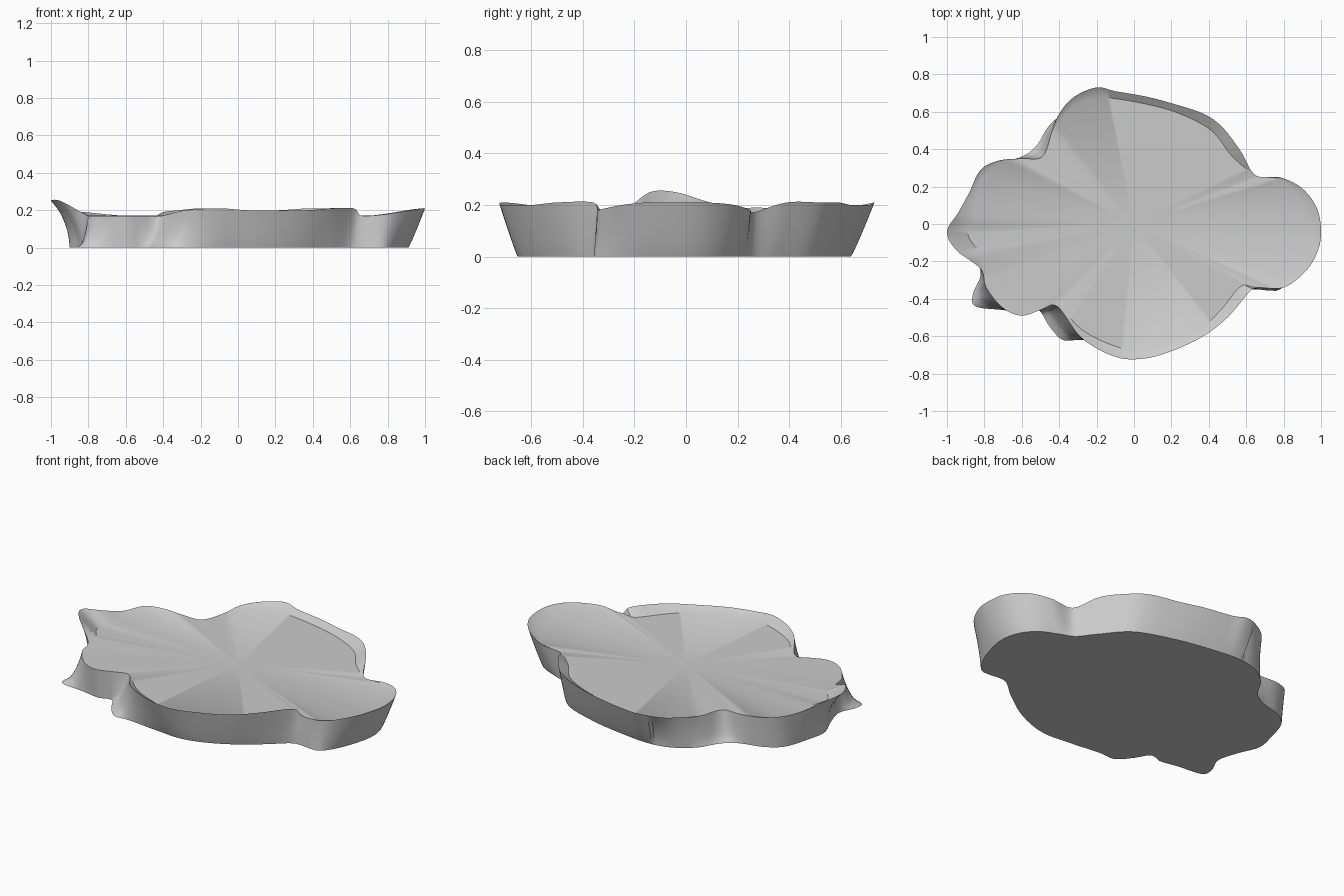
import bpy
import bmesh
import math
from mathutils import Vector

cube = bpy.data.objects.get("Cube")
if cube:
    bpy.data.objects.remove(cube, do_unlink=True)

SEGMENTS = 300
WALL_RINGS = 8
FLOOR_Z = 0.172

# Rim outline, counter-clockwise: x, y, height in hundredths
RIM = [
    (100, -5, 21), (98, 8, 21), (90, 19, 20), (78, 25, 18), (65, 26, 17),
    (57, 39, 21), (47, 52, 21), (37, 59, 21), (22, 64, 20), (7, 68, 20),
    (-10, 71, 20), (-20, 73, 21), (-32, 68, 20), (-40, 59, 19), (-44, 49, 17),
    (-49, 36, 17), (-60, 35, 17), (-72, 34, 18), (-82, 29, 19), (-88, 17, 19),
    (-94, 6, 22), (-100, -4, 25), (-95, -14, 25), (-82, -24, 18),
    (-79, -34, 17), (-70, -45, 17), (-60, -49, 17), (-50, -46, 17),
    (-41, -44, 17), (-28, -61, 20), (-10, -71, 21), (5, -72, 20),
    (20, -68, 20), (37, -60, 20), (50, -50, 21), (62, -36, 21),
    (66, -34, 17), (80, -34, 18), (92, -25, 20), (98, -15, 21),
]

# Base outline, counter-clockwise: x, y in hundredths
BASE = [
    (91, -5), (89, 8), (82, 17), (72, 22), (63, 26), (55, 36), (42, 50),
    (20, 58), (0, 62), (-20, 64), (-34, 61), (-45, 53), (-52, 42), (-60, 36),
    (-74, 32), (-83, 25), (-88, 10), (-90, -2), (-85, -15), (-82, -27),
    (-86, -37), (-85, -44), (-70, -46), (-58, -48), (-51, -46), (-45, -55),
    (-38, -62), (-28, -62), (-10, -64), (10, -65), (30, -58), (48, -46),
    (60, -36), (67, -35), (78, -35), (86, -23),
]


def smooth_loop(points, steps=10):
    """Closed Catmull-Rom curve through the points."""
    pts = [Vector((p[0], p[1], p[2] if len(p) > 2 else 0)) / 100 for p in points]
    count = len(pts)
    curve = []
    for i in range(count):
        a, b, c, d = (pts[(i + k - 1) % count] for k in range(4))
        for s in range(steps):
            t = s / steps
            curve.append(0.5 * (2 * b + (c - a) * t
                                + (2 * a - 5 * b + 4 * c - d) * t ** 2
                                + (3 * b - a - 3 * c + d) * t ** 3))
    return curve


def sample_by_angle(curve):
    """Radius and height of the outline at evenly spaced directions."""
    polar = sorted((math.atan2(p.y, p.x), p.xy.length, p.z) for p in curve)
    turn = math.tau
    first, last = polar[0], polar[-1]
    polar = ([(last[0] - turn, last[1], last[2])] + polar
             + [(first[0] + turn, first[1], first[2])])
    samples = []
    j = 0
    for i in range(SEGMENTS):
        angle = -math.pi + turn * i / SEGMENTS
        while polar[j + 1][0] < angle:
            j += 1
        lo, hi = polar[j], polar[j + 1]
        f = (angle - lo[0]) / max(hi[0] - lo[0], 1e-6)
        samples.append((angle, lo[1] + (hi[1] - lo[1]) * f,
                        lo[2] + (hi[2] - lo[2]) * f))
    return samples


rim = sample_by_angle(smooth_loop(RIM))
base = sample_by_angle(smooth_loop(BASE))

bm = bmesh.new()


def polar_vert(angle, radius, z):
    return bm.verts.new((radius * math.cos(angle), radius * math.sin(angle), z))


# Flaring outer wall, hollowed around the spout and the spreading feet
rings = []
for k in range(WALL_RINGS + 1):
    t = k / WALL_RINGS
    ring = []
    for (angle, top_r, top_z), (_, low_r, _) in zip(rim, base):
        flare = top_r - low_r
        left_side = math.cos(angle) * top_r < -0.25
        power = 2 ** max(-1, min(1.5, flare * 12)) if left_side else 0.9
        ring.append(polar_vert(angle, low_r + flare * t ** power, top_z * t))
    rings.append(ring)

# Lip sloping inward to the flat floor
lip = []
for angle, top_r, top_z in rim:
    rise = max(0, min(1.4, (top_z - FLOOR_Z) / 0.04))
    lip.append(polar_vert(angle, top_r * (0.995 - 0.075 * rise),
                          min(FLOOR_Z, top_z)))
rings.append(lip)

for lower, upper in zip(rings, rings[1:]):
    for i in range(SEGMENTS):
        n = (i + 1) % SEGMENTS
        bm.faces.new((lower[i], lower[n], upper[n], upper[i]))

# Flat floor and flat underside
floor_centre = bm.verts.new((0, 0, FLOOR_Z))
under_centre = bm.verts.new((0, 0, 0))
for i in range(SEGMENTS):
    n = (i + 1) % SEGMENTS
    bm.faces.new((floor_centre, lip[i], lip[n]))
    bm.faces.new((under_centre, rings[0][n], rings[0][i]))

bmesh.ops.recalc_face_normals(bm, faces=bm.faces)
mesh = bpy.data.meshes.new("lobed_slab")
bm.to_mesh(mesh)
bm.free()

slab = bpy.data.objects.new("lobed_slab", mesh)
bpy.context.collection.objects.link(slab)

# Plain grey finish
grey = bpy.data.materials.new("light_grey")
grey.use_nodes = True
colour = (0.6, 0.6, 0.6, 1)
grey.diffuse_color = colour
grey.node_tree.nodes["Principled BSDF"].inputs["Base Color"].default_value = colour
mesh.materials.append(grey)

bpy.ops.object.select_all(action="DESELECT")
slab.select_set(True)
bpy.context.view_layer.objects.active = slab
bpy.ops.object.shade_smooth_by_angle(angle=math.radians(35))
